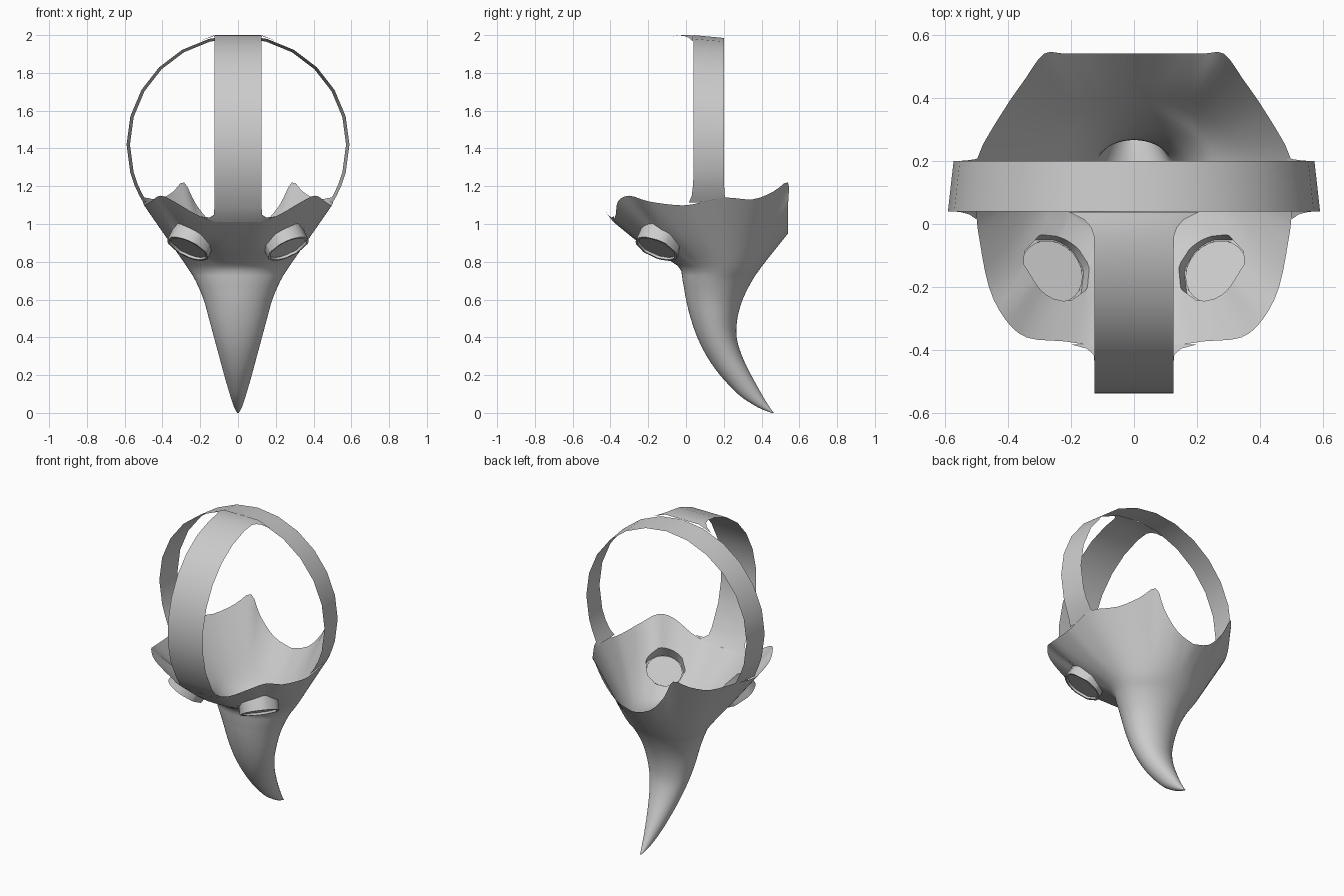
import bpy, bmesh
from math import sin, cos, pi, radians, sqrt
from mathutils import Vector

if "Cube" in bpy.data.objects:
    bpy.data.objects.remove(bpy.data.objects["Cube"])

SUB = 3


def spline(pts, n=SUB):
    """Catmull-Rom curve through the points."""
    p = [Vector(q) for q in pts]
    p = [p[0]] + p + [p[-1]]
    out = []
    for i in range(1, len(p) - 2):
        a, b, c, d = p[i - 1:i + 3]
        for k in range(n):
            t = k / n
            out.append(0.5 * (2 * b + (c - a) * t + (2 * a - 5 * b + 4 * c - d) * t * t
                              + (3 * b - a - 3 * c + d) * t ** 3))
    return out + [p[-1]]


def grid(bm, rows):
    vs = [[bm.verts.new(p) for p in r] for r in rows]
    for a, b in zip(vs, vs[1:]):
        for i in range(len(a) - 1):
            bm.faces.new((a[i], a[i + 1], b[i + 1], b[i]))


def finish(name, bm, mirror=False):
    bmesh.ops.remove_doubles(bm, verts=bm.verts, dist=0.0005)
    bmesh.ops.recalc_face_normals(bm, faces=bm.faces)
    me = bpy.data.meshes.new(name)
    bm.to_mesh(me)
    bm.free()
    ob = bpy.data.objects.new(name, me)
    bpy.context.collection.objects.link(ob)
    if mirror:
        ob.modifiers.new("mirror", 'MIRROR').use_clip = True
    bpy.ops.object.select_all(action='DESELECT')
    ob.select_set(True)
    bpy.context.view_layer.objects.active = ob
    bpy.ops.object.shade_smooth_by_angle(angle=radians(40))
    return ob


# Rim of the face shell, from brow centre round the cheek to chin centre
rim = spline([(0, -.38, 1.01), (.125, -.385, 1.015), (.22, -.372, 1.05), (.34, -.36, 1.12),
              (.41, -.30, 1.15), (.46, -.20, 1.12), (.49, -.05, 1.10), (.50, .04, 1.105),
              (.50, .20, 1.14), (.42, .35, 1.13), (.345, .46, 1.17), (.285, .54, 1.22),
              (.22, .54, 1.10), (.12, .54, .99), (0, .54, .95)])
N = len(rim)

# Beak sections: height, front y, back y, half width
beak = [(0, .455, .465, .004), (.02, .40, .45, .016), (.05, .345, .43, .028), (.1, .275, .40, .044),
        (.2, .18, .345, .073), (.3, .11, .297, .10), (.4, .06, .268, .127),
        (.5, .025, .272, .154), (.6, .0, .30, .182), (.7, -.018, .35, .225), (.78, -.045, .405, .275)]

# Meridians run from beak tip to rim
meridians = []
for i, r in enumerate(rim):
    th = pi * i / (N - 1)
    s, c = sin(th) if i < N - 1 else 0, cos(th)
    line = [Vector((0, .462, 0))]
    line += [Vector((hw * s, (f + b) / 2 - (b - f) / 2 * c, z)) for z, f, b, hw in beak]
    mid = (line[-1] + r) / 2
    mid.z -= .02 * max(0, c)
    meridians.append(spline(line + [mid, r]))

bm = bmesh.new()
grid(bm, meridians)
bmesh.ops.remove_doubles(bm, verts=bm.verts, dist=0.0005)

# Eye socket: round hole in the shell, pulled out into a tube
axis = Vector((.40, -.36, -.85)).normalized()
eye = Vector((.266, -.157, .868))
R = .118


def split(p):
    d = p - eye
    a = d.dot(axis)
    return a, d - axis * a


hole = []
for f in bm.faces:
    a, rad = split(f.calc_center_median())
    if abs(a) < .17 and rad.length < R:
        hole.append(f)
inner = set(hole)
edges = [e for e in {e for f in hole for e in f.edges} if any(f not in inner for f in e.link_faces)]
bmesh.ops.delete(bm, geom=hole, context='FACES')
for v in {v for e in edges for v in e.verts}:
    a, rad = split(v.co)
    v.co = eye + axis * a + rad.normalized() * R
for depth, radius in ((0, R), (0, R - .012), (-.014, R - .012)):
    res = bmesh.ops.extrude_edge_only(bm, edges=edges)['geom']
    edges = [g for g in res if isinstance(g, bmesh.types.BMEdge)]
    for v in (g for g in res if isinstance(g, bmesh.types.BMVert)):
        a, rad = split(v.co)
        v.co = eye + axis * depth + rad.normalized() * radius
finish("face_shell", bm, mirror=True)

# Eye lenses
bm = bmesh.new()
bmesh.ops.create_circle(bm, cap_ends=True, segments=24, radius=R - .012)
q = axis.to_track_quat('Z', 'Y')
for v in bm.verts:
    v.co = q @ v.co + eye - axis * .014
finish("eye_lenses", bm, mirror=True)

# Strap over the head from cheek to cheek, flared where it joins the shell
bm = bmesh.new()
rows = []
angles = [-32, -28, -22, -15] + list(range(0, 181, 15)) + [195, 202, 208, 212]
for k, deg in enumerate(angles):
    flare = (.025, .01, .003, 0)[min(k, len(angles) - 1 - k, 3)]
    c, s = cos(radians(deg)), sin(radians(deg))
    rows.append([(.59 * c, .04 - flare, 1.42 + .58 * s), (.572 * c, .20 + flare * .5, 1.42 + .565 * s)])
grid(bm, rows)
finish("side_strap", bm)

# Strap from brow to crown, flared at both ends
bm = bmesh.new()
path = [(-45, .20), (-43, .15), (-40, .128), (-35, .125)]
path += [(d, .125) for d in range(-20, 80, 14)] + [(86, .127), (89, .137), (91.5, .158), (94, .205)]
rows = []
for deg, w in path:
    c, s = cos(radians(deg)), sin(radians(deg))
    z = 1.42 + .58 * s
    zs = z
    if w > .125:
        zs += (.03 if deg < 0 else -.03) * (w - .125) / .075
    rows.append([(-w, -.54 * c, zs), (-.12, -.54 * c, z), (.12, -.54 * c, z), (w, -.54 * c, zs)])
grid(bm, rows)
finish("crown_strap", bm)
